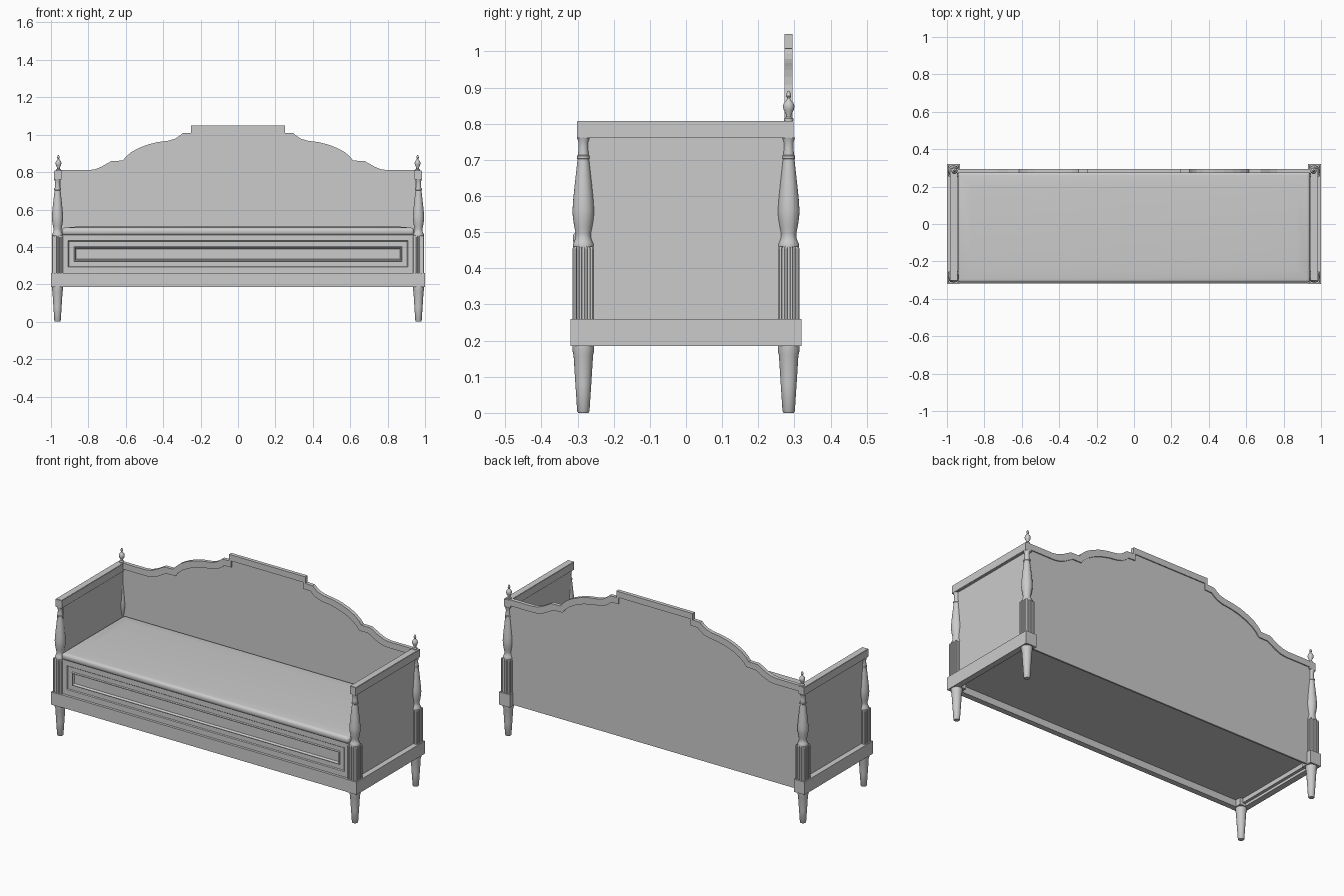
import bpy, bmesh, math

if "Cube" in bpy.data.objects:
    bpy.data.objects.remove(bpy.data.objects["Cube"])

def finish(name, bm, smooth=False):
    bmesh.ops.recalc_face_normals(bm, faces=bm.faces)
    me = bpy.data.meshes.new(name)
    bm.to_mesh(me)
    bm.free()
    ob = bpy.data.objects.new(name, me)
    bpy.context.collection.objects.link(ob)
    if smooth:
        bpy.ops.object.select_all(action='DESELECT')
        ob.select_set(True)
        bpy.context.view_layer.objects.active = ob
        bpy.ops.object.shade_smooth_by_angle(angle=math.radians(35))
    return ob

def box_bm(lo, hi):
    bm = bmesh.new()
    bmesh.ops.create_cube(bm, size=1)
    for v in bm.verts:
        v.co = [lo[i] + (v.co[i] + 0.5) * (hi[i] - lo[i]) for i in range(3)]
    return bm

def box(name, lo, hi, bevel=0.0):
    bm = box_bm(lo, hi)
    if bevel:
        bmesh.ops.bevel(bm, geom=bm.edges[:], offset=bevel, segments=2, affect='EDGES')
    return finish(name, bm)

def turned(name, profile, x, y, n=24):
    """Lathe a (radius, z) profile about a vertical axis."""
    bm = bmesh.new()
    rings = [[bm.verts.new((x + r * math.cos(2 * math.pi * i / n),
                            y + r * math.sin(2 * math.pi * i / n), z)) for i in range(n)]
             for r, z in profile]
    for a, b in zip(rings, rings[1:]):
        for i in range(n):
            bm.faces.new((a[i], a[(i + 1) % n], b[(i + 1) % n], b[i]))
    bm.faces.new(rings[0])
    bm.faces.new(rings[-1])
    return finish(name, bm, True)

def prism_xz(name, pts, y0, y1):
    bm = bmesh.new()
    f = bm.faces.new([bm.verts.new((x, y0, z)) for x, z in pts])
    g = bmesh.ops.extrude_face_region(bm, geom=[f])['geom']
    for v in g:
        if isinstance(v, bmesh.types.BMVert):
            v.co.y = y1
    return finish(name, bm)

def fluted_block(name, x, y, h, z0, z1):
    """Square post block with three shallow flutes on each side."""
    side = [(-h + 0.004, -h)]
    for c in (-0.015, 0.0, 0.015):
        side += [(c - 0.005, -h), (c - 0.003, -h + 0.004), (c + 0.003, -h + 0.004), (c + 0.005, -h)]
    side.append((h - 0.004, -h))
    sec = []
    for k in range(4):
        c, s = round(math.cos(k * math.pi / 2)), round(math.sin(k * math.pi / 2))
        sec += [(c * u - s * v, s * u + c * v) for u, v in side]
    bm = bmesh.new()
    rings = [[bm.verts.new((x + u * k, y + v * k, z)) for u, v in sec]
             for k, z in ((1, z0), (1, z1 - 0.006), (0.93, z1))]
    n = len(sec)
    for a, b in zip(rings, rings[1:]):
        for i in range(n):
            bm.faces.new((a[i], a[(i + 1) % n], b[(i + 1) % n], b[i]))
    bm.faces.new(rings[0])
    bm.faces.new(rings[-1])
    return finish(name, bm)

PX, PY = 0.965, 0.284
LEG = [(0.014, 0), (0.017, 0.004), (0.022, 0.08), (0.027, 0.16), (0.030, 0.172), (0.030, 0.19)]
BALUSTER = [(0.028, 0.458), (0.029, 0.466), (0.025, 0.474), (0.021, 0.486), (0.021, 0.496),
            (0.025, 0.515), (0.029, 0.54), (0.030, 0.56), (0.028, 0.59), (0.024, 0.63),
            (0.019, 0.675), (0.016, 0.702), (0.018, 0.704), (0.018, 0.711), (0.015, 0.713),
            (0.013, 0.735), (0.014, 0.75), (0.018, 0.762)]
FINIAL = [(0.013, 0.808), (0.013, 0.814), (0.007, 0.819), (0.008, 0.826), (0.014, 0.838),
          (0.016, 0.848), (0.013, 0.858), (0.006, 0.865), (0.004, 0.871), (0.007, 0.876),
          (0.006, 0.884), (0.002, 0.891)]

# Corner posts: leg, base block, fluted block, baluster, finial at the back
for sx, side in ((-1, "left"), (1, "right")):
    for sy, end in ((-1, "front"), (1, "back")):
        tag = f"{end}_{side}"
        x, y = sx * PX, sy * PY
        turned(f"leg_{tag}", LEG, x, y)
        xs, ys = sorted((sx * 0.93, sx)), sorted((sy * 0.25, sy * 0.32))
        box(f"corner_block_{tag}", (xs[0], ys[0], 0.185), (xs[1], ys[1], 0.26))
        fluted_block(f"post_block_{tag}", x, y, 0.030, 0.26, 0.46)
        turned(f"baluster_{tag}", BALUSTER, x, y)
    turned(f"finial_{side}", FINIAL, sx * 0.96, PY)

    # Arm side: lower rail, thin panel, top rail
    def span(a, b):
        return sorted((sx * a, sx * b))
    a, b = span(0.965, 1.0)
    box(f"side_rail_{side}", (a, -0.25, 0.185), (b, 0.25, 0.26))
    a, b = span(0.948, 0.968)
    box(f"side_panel_{side}", (a, -0.28, 0.20), (b, 0.28, 0.77))
    a, b = span(0.943, 0.984)
    box(f"arm_rail_{side}", (a, -0.302, 0.76), (b, 0.298, 0.808), 0.002)

# Front rail and deck
box("front_rail", (-0.93, -0.318, 0.185), (0.93, -0.285, 0.26))
box("deck", (-0.96, -0.29, 0.225), (0.96, 0.28, 0.24))

# Front apron with stepped moulded panel
bm = box_bm((-0.94, -0.303, 0.26), (0.94, -0.27, 0.465))
bmesh.ops.recalc_face_normals(bm, faces=bm.faces)
bm.normal_update()
face = [min(bm.faces, key=lambda f: f.calc_center_median().y)]
for t, d in ((0.032, 0), (0.004, -0.005), (0.026, 0), (0.003, 0.007), (0.004, 0), (0.006, -0.012)):
    bmesh.ops.inset_region(bm, faces=face, thickness=t, depth=d, use_even_offset=True)
finish("front_apron", bm)

# Seat cushion with softly crowned top
bm = box_bm((-0.942, -0.313, 0.462), (0.942, 0.278, 0.503))
bmesh.ops.bevel(bm, geom=bm.edges[:], offset=0.017, segments=4, profile=0.5, affect='EDGES')
top = [f for f in bm.faces if f.normal.z > 0.99 and f.calc_area() > 0.5]
bmesh.ops.inset_region(bm, faces=top, thickness=0.08, depth=0.005)
finish("seat_cushion", bm, True)

# Shaped back panel and its crest moulding
half = [(0.25, 1.048), (0.25, 1.010), (0.297, 1.008), (0.312, 0.994), (0.335, 0.979),
        (0.37, 0.968), (0.43, 0.960), (0.48, 0.948), (0.53, 0.929), (0.57, 0.907),
        (0.60, 0.882), (0.616, 0.861), (0.675, 0.860), (0.70, 0.846), (0.73, 0.829),
        (0.765, 0.815), (0.80, 0.810), (0.955, 0.810)]
def both(pts):
    return [(-x, z) for x, z in reversed(pts)] + pts
inner = [(x - 0.014, z - 0.036) for x, z in half[:-1]] + [(0.955, 0.774)]
prism_xz("back_panel", both([(x - 0.007, z - 0.018) for x, z in half[:-1]] +
                            [(0.955, 0.792), (0.955, 0.19)]), 0.279, 0.289)
prism_xz("back_crest_moulding", both(half) + both(inner)[::-1], 0.273, 0.295)
